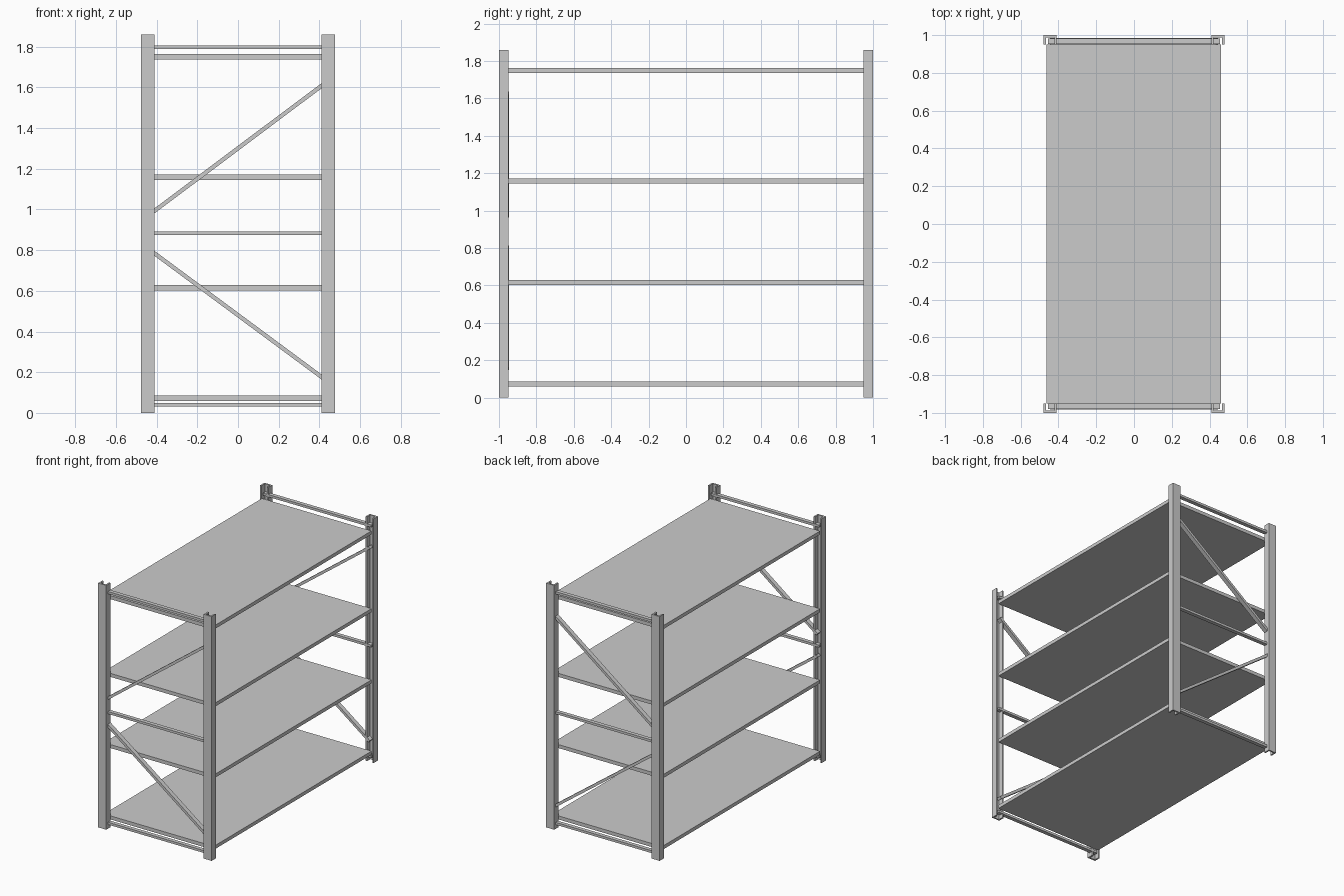
import bpy, math
from mathutils import Matrix, Vector

if "Cube" in bpy.data.objects:
    bpy.data.objects.remove(bpy.data.objects["Cube"])

POST_H = 1.86


def mesh_object(name, verts, faces):
    me = bpy.data.meshes.new(name)
    me.from_pydata(verts, [], faces)
    me.update()
    ob = bpy.data.objects.new(name, me)
    bpy.context.collection.objects.link(ob)
    return ob


def box(name, center, size, tilt=0.0):
    bpy.ops.mesh.primitive_cube_add(size=1)
    ob = bpy.context.object
    ob.name = name
    ob.data.transform(Matrix.Translation(Vector(center)) @ Matrix.Rotation(tilt, 4, 'Y')
                      @ Matrix.Diagonal((*size, 1)))
    return ob


def prism(name, profile, z0, z1):
    n = len(profile)
    verts = [(x, y, z) for z in (z0, z1) for x, y in profile]
    faces = [(i, (i + 1) % n, n + (i + 1) % n, n + i) for i in range(n)]
    faces += [tuple(reversed(range(n))), tuple(range(n, 2 * n))]
    return mesh_object(name, verts, faces)


def bar(name, x0, z0, x1, z1, y, depth, thick):
    # straight brace between two points of an end frame
    dx, dz = x1 - x0, z1 - z0
    return box(name, ((x0 + x1) / 2, y, (z0 + z1) / 2),
               (math.hypot(dx, dz), depth, thick), -math.atan2(dz, dx))


# corner posts: channels with the closed side outward, open toward the shelves
t = 0.012
channel = [(0.41, -1), (0.478, -1), (0.478, -0.95), (0.478 - t, -0.95),
           (0.478 - t, -1 + t), (0.41 + t, -1 + t), (0.41 + t, -0.95), (0.41, -0.95)]
for sx, a in ((1, "right"), (-1, "left")):
    for sy, b in ((1, "front"), (-1, "back")):
        pts = [(x * sx, y * sy) for x, y in channel]
        if sx * sy < 0:
            pts.reverse()
        prism(f"{b}_{a}_post", pts, 0, POST_H)

# shelves
for i, z in enumerate((0.073, 0.616, 1.158, 1.75)):
    box(f"shelf_{i + 1}", (-0.002, 0, z), (0.924, 1.9, 0.027))

# end frame braces
for name, y in (("front", -0.964), ("back", 0.967)):
    for label, z in (("bottom", 0.04), ("middle", 0.883), ("top", 1.797)):
        bar(f"{name}_{label}_rail", -0.455, z, 0.455, z, y, 0.03, 0.018)
    bar(f"{name}_lower_diagonal", -0.44, 0.806, 0.44, 0.155, y, 0.034, 0.02)
    bar(f"{name}_upper_diagonal", -0.44, 0.971, 0.44, 1.63, y, 0.034, 0.02)
